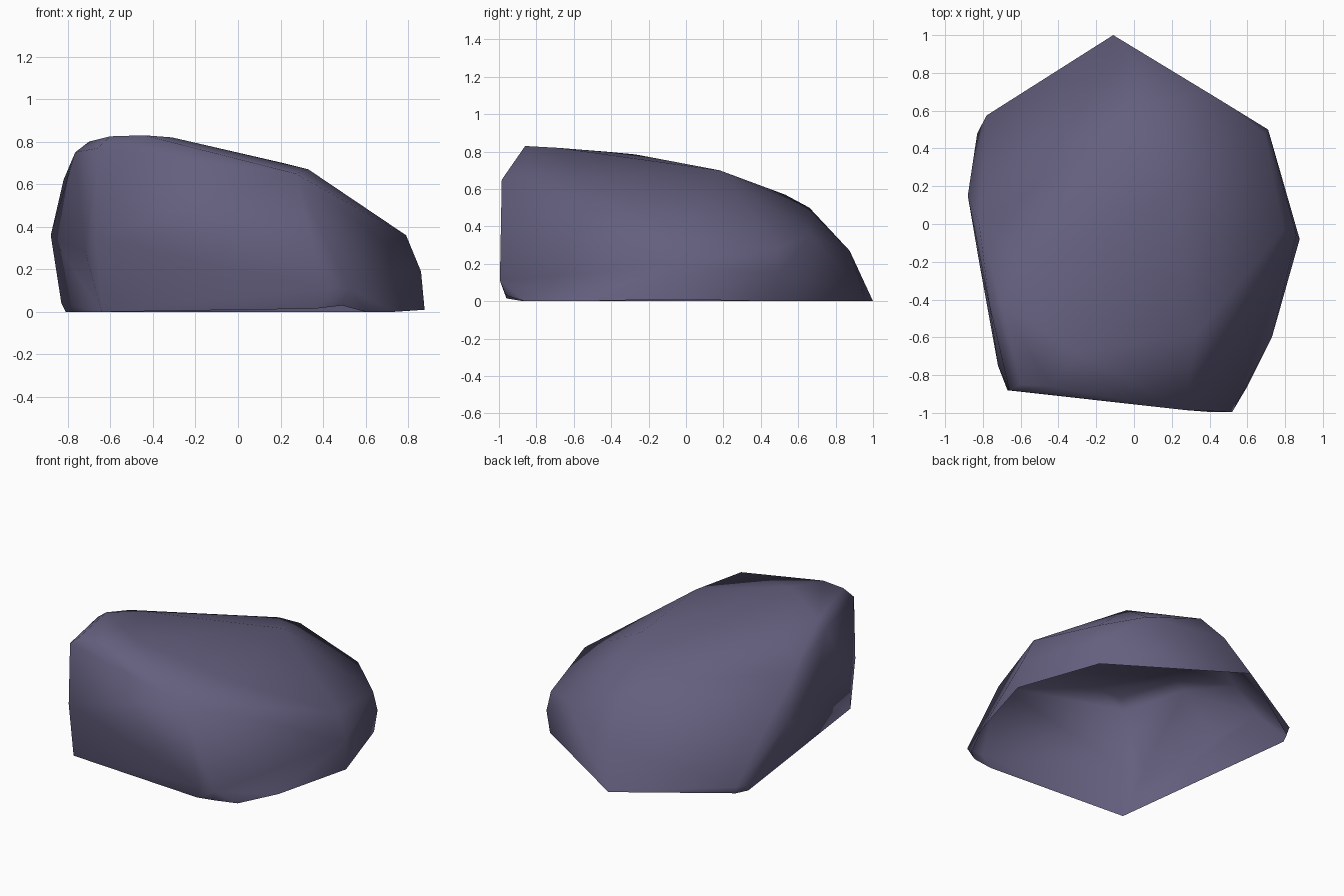
import bpy, bmesh

if "Cube" in bpy.data.objects:
    bpy.data.objects.remove(bpy.data.objects["Cube"])

# Chiselled boulder: corner points wrapped in a convex skin
rim = [(-.11, 1, 0), (.69, .49, 0), (.877, -.08, .01), (.73, -.60, 0), (.60, -.86, 0),
       (.49, -.96, .03), (.36, -.96, .015), (-.64, -.87, 0), (-.81, .48, 0), (-.77, .56, 0)]
waist = [(.71, .50, .15), (.69, .48, .28), (.86, -.06, .19), (.79, -.03, .36), (.52, -.995, .11),
         (.40, -.995, .11), (-.72, -.75, .29), (-.88, .15, .36), (-.83, .48, .04), (-.78, .575, .05),
         (.45, .66, .35), (.0, .875, .27), (-.67, -.88, .35), (-.82, -.2, .33)]
crown = [(.27, -.985, .65), (.33, -.58, .67), (.21, .18, .70), (-.06, .53, .57), (.01, .66, .50),
         (-.31, -.68, .82), (-.44, -.86, .83), (-.60, -.85, .825), (-.66, -.88, .77),
         (-.70, -.43, .80), (-.56, -.27, .785), (-.82, .0, .62), (-.765, -.43, .75)]

bm = bmesh.new()
for p in rim + waist + crown:
    bm.verts.new(p)
bmesh.ops.convex_hull(bm, input=bm.verts[:])
loose = [v for v in bm.verts if not v.link_faces]
bmesh.ops.delete(bm, geom=loose, context='VERTS')
bmesh.ops.recalc_face_normals(bm, faces=bm.faces[:])

# Open underside
under = [f for f in bm.faces if all(v.co.z < .035 for v in f.verts) and f.normal.z < -.7]
bmesh.ops.delete(bm, geom=under, context='FACES')
for f in bm.faces:
    f.smooth = True

mesh = bpy.data.meshes.new("boulder")
bm.to_mesh(mesh)
bm.free()
boulder = bpy.data.objects.new("boulder", mesh)
bpy.context.collection.objects.link(boulder)

# Purple-grey stone
stone = bpy.data.materials.new("purple_grey_stone")
stone.diffuse_color = (.127, .115, .21, 1)
stone.use_nodes = True
stone.node_tree.nodes["Principled BSDF"].inputs["Base Color"].default_value = stone.diffuse_color
mesh.materials.append(stone)
